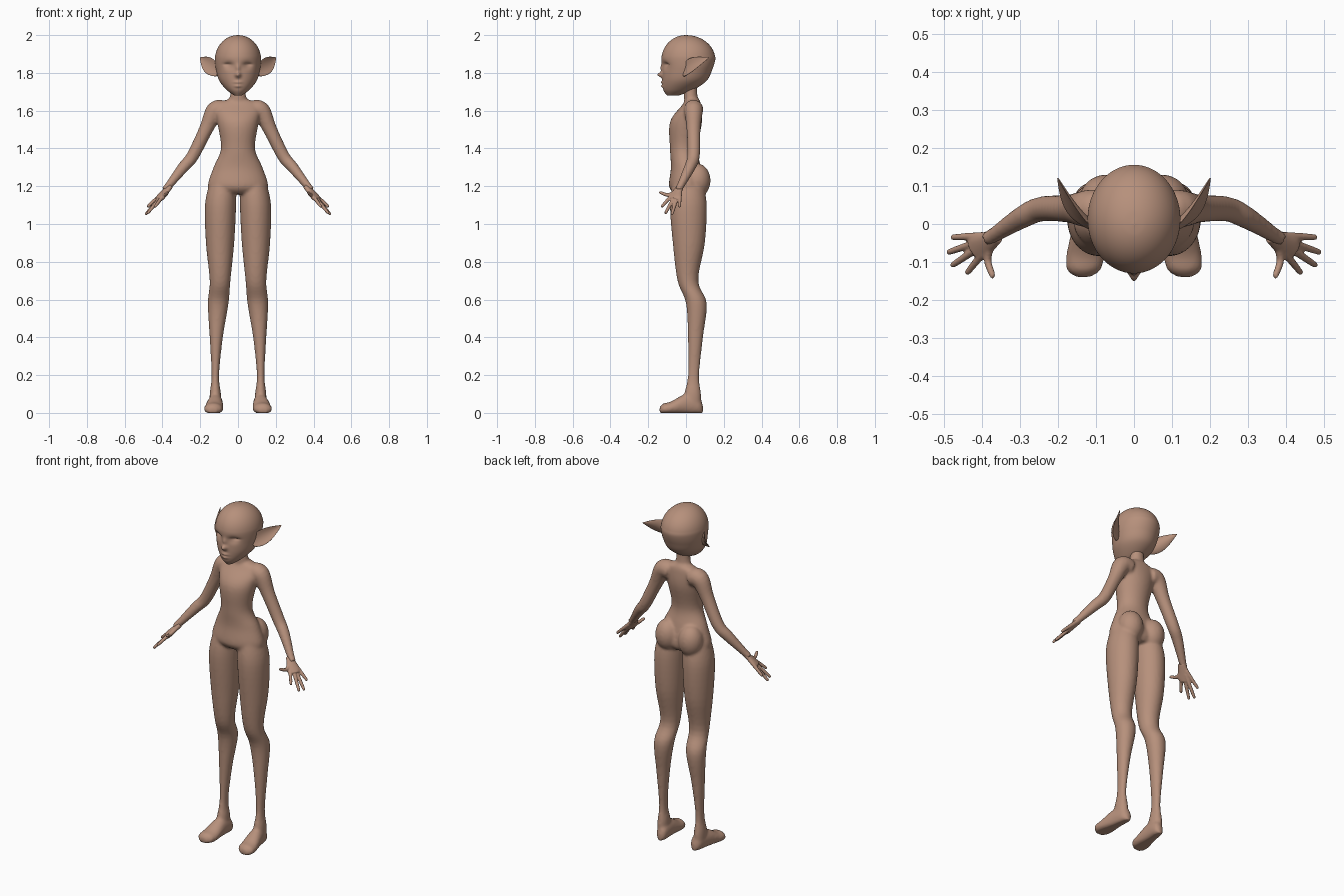
import bpy
import bmesh
from math import cos, sin, pi, exp
from mathutils import Vector, Matrix

if "Cube" in bpy.data.objects:
    bpy.data.objects.remove(bpy.data.objects["Cube"], do_unlink=True)

skin = bpy.data.materials.new("skin_tan")
skin.use_nodes = True
skin.diffuse_color = (0.47, 0.28, 0.2, 1)
skin.node_tree.nodes["Principled BSDF"].inputs["Base Color"].default_value = skin.diffuse_color

UP = Vector((0, 0, 1))
BACK = Vector((0, 1, 0))


def spline(rows, steps):
    """Smooth curve through rows of numbers."""
    curve = []
    last = len(rows) - 1
    for i in range(last):
        before, start, end, after = (rows[max(0, min(last, i + k))] for k in (-1, 0, 1, 2))
        for step in range(steps):
            t = step / steps
            # Hermite weights with tangents taken from the neighbouring rows
            rise = t * t * (3 - 2 * t)
            leave = t * (1 - t) * (1 - t) / 2
            arrive = t * t * (t - 1) / 2
            curve.append([b + (c - b) * rise + (c - a) * leave + (d - b) * arrive
                          for a, b, c, d in zip(before, start, end, after)])
    curve.append(list(rows[last]))
    return curve


def loft(bm, rows, reference=BACK, normal=None, steps=5, sides=32, cup=0, mirror=True):
    """Skin oval rings (x, y, z, half width, half depth) along a path."""
    rings = spline(rows, steps)
    centres = [Vector(ring[:3]) for ring in rings]
    for flip in (1, -1) if mirror else (1,):
        loops = []
        for i, (centre, ring) in enumerate(zip(centres, rings)):
            width, depth = ring[3:]
            along = normal or centres[min(i + 1, len(centres) - 1)] - centres[max(i - 1, 0)]
            across = along.cross(reference).normalized()
            facing = across.cross(along).normalized()
            loop = []
            for k in range(sides):
                c, s = cos(2 * pi * k / sides), sin(2 * pi * k / sides)
                point = centre + across * width * c + facing * (depth * s + cup * width * c * c)
                # Nothing reaches below the ground, which flattens the soles
                loop.append(bm.verts.new((point.x * flip, point.y, max(point.z, 0))))
            loops.append(loop)
        for lower, upper in zip(loops, loops[1:]):
            for k in range(sides):
                j = (k + 1) % sides
                bm.faces.new((lower[k], lower[j], upper[j], upper[k]))
        bm.faces.new(loops[0])
        bm.faces.new(loops[-1])


def level_ring(z, inner, outer, front, back):
    """Horizontal ring from its extents."""
    return ((inner + outer) / 2, (front + back) / 2, z, (outer - inner) / 2, (back - front) / 2)


def centred_rings(rows):
    return [level_ring(z, -width, width, front, back) for z, width, front, back in rows]


def finish(bm, name, voxel=None, smoothing=0):
    """Make the object, blend its overlapping volumes and shade it smooth."""
    bmesh.ops.recalc_face_normals(bm, faces=bm.faces)
    mesh = bpy.data.meshes.new(name)
    bm.to_mesh(mesh)
    bm.free()
    part = bpy.data.objects.new(name, mesh)
    bpy.context.collection.objects.link(part)
    mesh.materials.append(skin)
    bpy.ops.object.select_all(action="DESELECT")
    bpy.context.view_layer.objects.active = part
    part.select_set(True)
    if voxel:
        blend = part.modifiers.new("blend", "REMESH")
        blend.mode = "VOXEL"
        blend.voxel_size = voxel
        soften = part.modifiers.new("soften", "SMOOTH")
        soften.iterations = smoothing
        bpy.ops.object.modifier_apply(modifier="blend")
        bpy.ops.object.modifier_apply(modifier="soften")
    bpy.ops.object.shade_smooth()


body = bmesh.new()

# Torso and neck: height, half width, front, back
torso = [(1.66, .05, 0, .07), (1.63, .12, -.02, .08), (1.54, .11, -.085, .085), (1.4, .09, -.085, .06),
         (1.3, .13, -.08, .08), (1.2, .16, -.09, .1), (1.16, .12, -.06, .08)]
neck = [(1.6, .06, -.01, .07), (1.69, .04, -.01, .06), (1.75, .04, -.01, .06)]
for trunk in (torso, neck):
    loft(body, centred_rings(trunk), normal=UP, mirror=False)

# Rounded rear hips
for x in (-.075, .075):
    place = Matrix.Translation((x, .06, 1.23)) @ Matrix.Diagonal((.07, .07, .09, 1))
    bmesh.ops.create_uvsphere(body, u_segments=32, v_segments=16, radius=1, matrix=place)

# Legs: height, inner, outer, front, back
leg = [(1.22, .01, .15, -.07, .09), (1.1, .01, .175, -.085, .11), (.9, .02, .17, -.07, .1),
       (.7, .04, .15, -.045, .065), (.58, .05, .16, 0, .11), (.4, .08, .15, .01, .09),
       (.2, .1, .14, .01, .07), (.1, .09, .15, -.01, .08), (.03, .09, .15, -.02, .08)]
loft(body, [level_ring(*row) for row in leg], normal=UP)

# Feet, turned slightly out: distance back, half width, height
foot = [(.09, .01, .04), (.07, .03, .08), (0, .04, .1), (-.08, .05, .06), (-.12, .045, .05), (-.14, .02, .03)]
sole = .01
loft(body, [(.12 - y / 10, y, (height - sole) / 2, width, (height + sole) / 2) for y, width, height in foot],
     reference=UP, normal=-BACK)

# Arms: centre and radius
arm = [(.07, .04, 1.6, .05), (.12, .04, 1.6, .05), (.17, .04, 1.5, .037), (.24, .04, 1.36, .033),
       (.29, .02, 1.3, .03), (.37, -.03, 1.2, .02), (.39, -.04, 1.18, .02)]
loft(body, [(*row, row[-1]) for row in arm])
finish(body, "body", voxel=.008, smoothing=6)

# Palms, widening from wrist to knuckles
hands = bmesh.new()
wrist = Vector((.36, -.03, 1.2))
knuckles = Vector((.42, -.07, 1.13))
palm_normal = Vector((.6, -.4, .7))
palm = [(0, .02), (.5, .03), (.8, .037), (1, .03)]
loft(hands, [(*wrist.lerp(knuckles, t), width, .015) for t, width in palm], reference=palm_normal)


def digit(tip, bend=Vector()):
    """Tapered finger from inside the palm to its tip."""
    rows = []
    for t, radius in ((.3, .011), (.6, .01), (.95, .008), (1, .004)):
        rows.append((*(wrist.lerp(Vector(tip), t) + bend * sin(pi * t)), radius, radius))
    loft(hands, rows, reference=palm_normal, sides=16)


for fingertip in ((.44, -.13, 1.09), (.48, -.11, 1.055), (.49, -.075, 1.05), (.48, -.035, 1.09)):
    digit(fingertip)
digit((.37, -.14, 1.17), bend=Vector((.02, 0, -.03)))
finish(hands, "hands", voxel=.004, smoothing=3)

# Head: jaw rings, then a domed cranium
head = bmesh.new()
skull = [(1.68, .02, -.1, -.04), (1.71, .06, -.12, .04), (1.76, .1, -.125, .11), (1.82, .117, -.125, .14)]
dome_steps = 8
for step in range(dome_steps):
    angle = pi / 2 * step / (dome_steps - .9)
    size = cos(angle)
    skull.append((1.87 + .13 * sin(angle), .122 * size, -.13 * size, .155 * size))
loft(head, centred_rings(skull), normal=UP, steps=9, sides=128, mirror=False)

# Face relief: sideways, height, spread across, spread up, push inward
relief = {
    "eye_socket": (.05, 1.84, .026, .02, .012),
    "eyelid_crease": (.055, 1.845, .02, .006, .01),
    "nose_tip": (0, 1.79, .014, .013, -.027),
    "nose_bridge": (0, 1.825, .012, .02, -.01),
    "upper_lip": (0, 1.75, .02, .006, -.01),
    "lower_lip": (0, 1.73, .018, .006, -.01),
}
for vert in head.verts:
    if vert.co.y < 0:
        x, z = abs(vert.co.x), vert.co.z
        for across, height, spread, rise, push in relief.values():
            vert.co.y += push * exp(-((x - across) / spread) ** 2 - ((z - height) / rise) ** 2)
finish(head, "head")

# Pointed ears, cupped toward the front
ears = bmesh.new()
ear_root = Vector((.1, -.01, 1.8))
ear_tip = Vector((.2, .12, 1.88))
ear = []
for step in range(8):
    t = step / 7
    swell = sin(pi * (.2 + .78 * t))
    ear.append((*(ear_root.lerp(ear_tip, t) - BACK * .015 * sin(pi * t)), .042 * swell, .008 * (1.2 - t)))
loft(ears, ear, reference=Vector((.6, -.8, .2)), cup=.35)
finish(ears, "ears")
